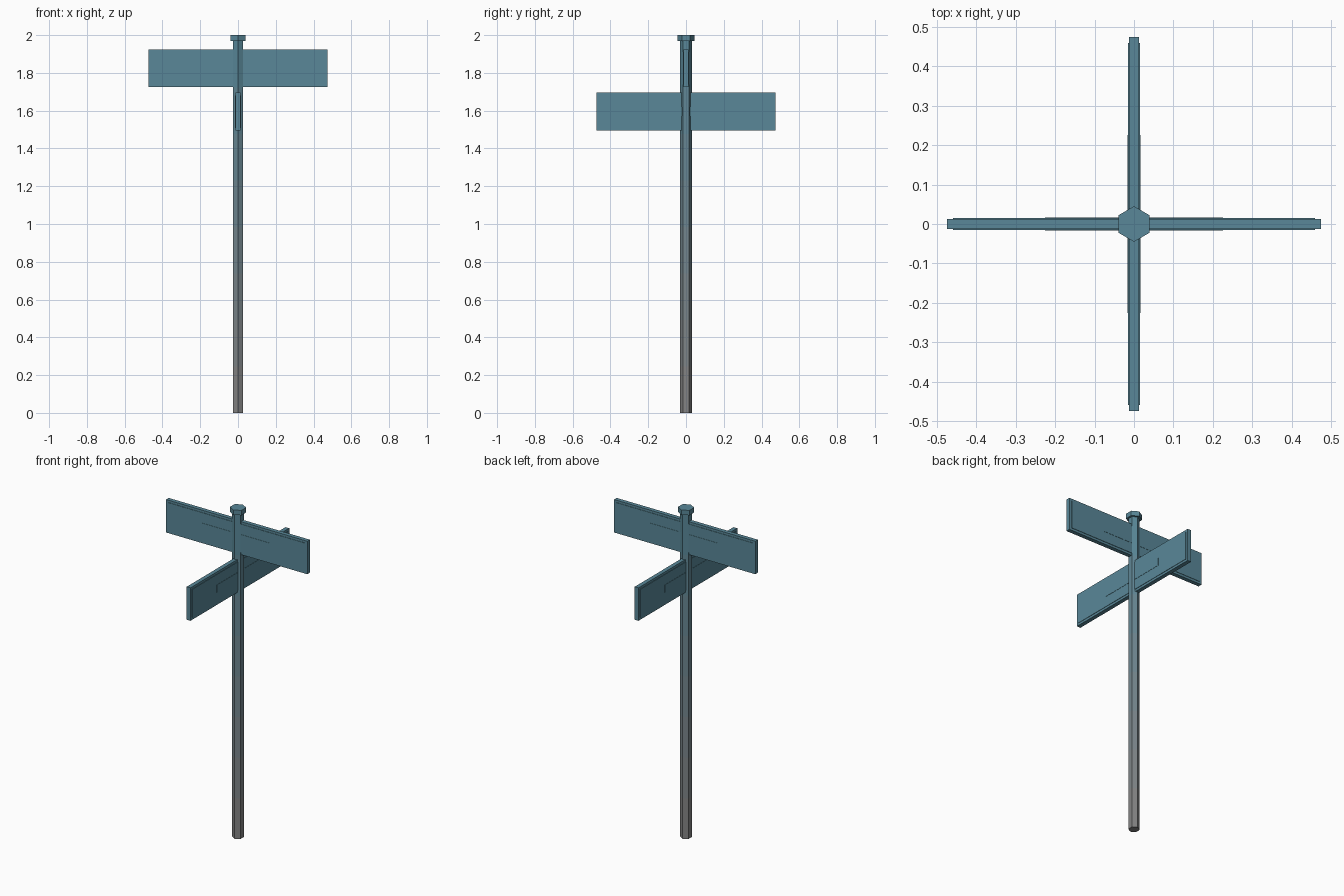
import bpy, bmesh, math

if "Cube" in bpy.data.objects:
    bpy.data.objects.remove(bpy.data.objects["Cube"])

TEAL = (0.10, 0.245, 0.315, 1)
GREY = (0.23, 0.23, 0.23, 1)


def material(name, color):
    mat = bpy.data.materials.new(name)
    mat.diffuse_color = color
    mat.use_nodes = True
    mat.node_tree.nodes["Principled BSDF"].inputs["Base Color"].default_value = mat.diffuse_color
    return mat


teal = material("teal_paint", TEAL)


def hex_ring(bm, radius, z):
    # hexagon with corners towards front and back
    return [bm.verts.new((radius * math.cos(math.radians(a)),
                          radius * math.sin(math.radians(a)), z))
            for a in range(30, 390, 60)]


def hex_prism(name, radius, levels, mats):
    bm = bmesh.new()
    rings = [hex_ring(bm, radius, z) for z in levels]
    for band, (lo, hi) in enumerate(zip(rings, rings[1:])):
        for i in range(6):
            j = (i + 1) % 6
            face = bm.faces.new((lo[i], lo[j], hi[j], hi[i]))
            face.material_index = band
    bm.faces.new(rings[0][::-1])
    top = bm.faces.new(rings[-1])
    top.material_index = len(mats) - 1
    mesh = bpy.data.meshes.new(name)
    bm.to_mesh(mesh)
    bm.free()
    for m in mats:
        mesh.materials.append(m)
    ob = bpy.data.objects.new(name, mesh)
    bpy.context.collection.objects.link(ob)
    return ob


def box(name, size, z, angle):
    bm = bmesh.new()
    bmesh.ops.create_cube(bm, size=1)
    bmesh.ops.scale(bm, vec=size, verts=bm.verts)
    mesh = bpy.data.meshes.new(name)
    bm.to_mesh(mesh)
    bm.free()
    mesh.materials.append(teal)
    ob = bpy.data.objects.new(name, mesh)
    ob.location.z = z
    ob.rotation_euler.z = angle
    bpy.context.collection.objects.link(ob)


# Pole, fading from bare grey at the foot to teal
bands = 8
fade = []
for i in range(bands):
    t = i / (bands - 1)
    fade.append(material(f"pole_fade_{i}",
                         [g + (c - g) * t for g, c in zip(GREY, TEAL)]))
hex_prism("pole", 0.032, [1.97 * i / bands for i in range(bands + 1)], fade)

# Cap
hex_prism("pole_cap", 0.045, [1.97, 2.0], [teal])

# Two crossed signs: board, raised face panel, raised centre strip
for label, z, angle in (("upper", 1.825, 0), ("lower", 1.595, math.pi / 2)):
    box(f"{label}_sign_board", (0.948, 0.025, 0.20), z, angle)
    box(f"{label}_sign_panel", (0.918, 0.030, 0.172), z, angle)
    box(f"{label}_sign_strip", (0.452, 0.033, 0.047), z, angle)
